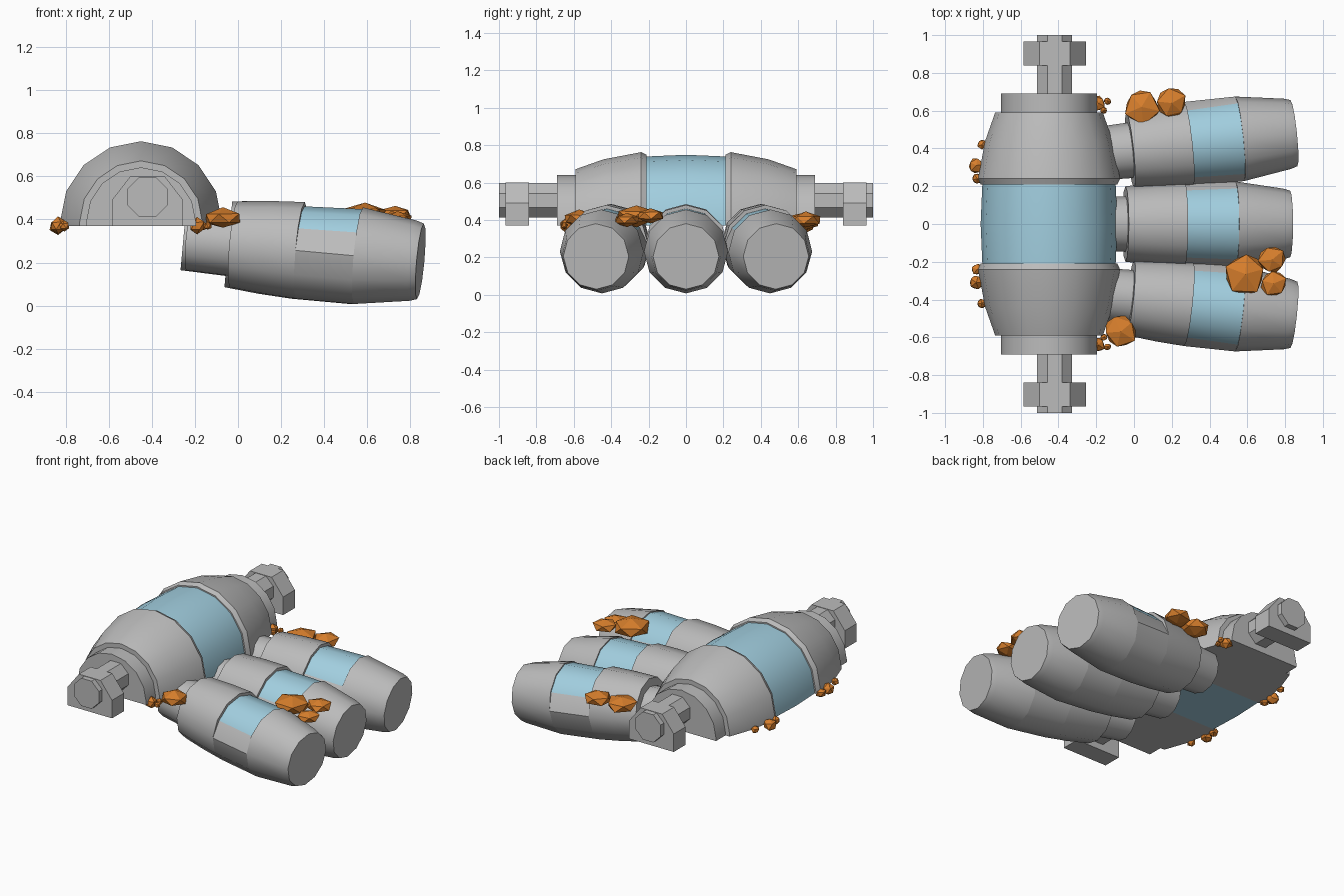
import bpy, bmesh, random
from math import cos, sin, pi, radians
from mathutils import Matrix, Vector

random.seed(4)
cube = bpy.data.objects.get("Cube")
if cube:
    bpy.data.objects.remove(cube)


def material(name, color):
    m = bpy.data.materials.new(name)
    m.use_nodes = True
    m.diffuse_color = (*color, 1)
    bsdf = m.node_tree.nodes["Principled BSDF"]
    bsdf.inputs["Base Color"].default_value = (*color, 1)
    bsdf.inputs["Roughness"].default_value = 0.7
    return m


GREY = material("light grey metal", (0.5, 0.5, 0.5))
BLUE = material("pale blue glass", (0.36, 0.62, 0.74))
ORANGE = material("orange rock", (0.68, 0.21, 0.025))


def finish(name, bm, matrix, mats, smooth=True):
    bmesh.ops.recalc_face_normals(bm, faces=bm.faces)
    mesh = bpy.data.meshes.new(name)
    bm.to_mesh(mesh)
    bm.free()
    for m in mats:
        mesh.materials.append(m)
    ob = bpy.data.objects.new(name, mesh)
    bpy.context.collection.objects.link(ob)
    ob.matrix_world = matrix
    if smooth:
        bpy.ops.object.select_all(action="DESELECT")
        ob.select_set(True)
        bpy.context.view_layer.objects.active = ob
        bpy.ops.object.shade_smooth_by_angle(angle=radians(33))
    return ob


def loft(name, stations, section, matrix, rule=None):
    """Skin rings along local x; section(*station[1:]) gives each ring's (y, z)."""
    bm = bmesh.new()
    rings = [[bm.verts.new((st[0], y, z)) for y, z in section(*st[1:])] for st in stations]
    n = len(rings[0])
    for i in range(len(rings) - 1):
        for j in range(n):
            k = (j + 1) % n
            f = bm.faces.new((rings[i][j], rings[i][k], rings[i + 1][k], rings[i + 1][j]))
            if rule and rule(i, j):
                f.material_index = 1
    bm.faces.new(rings[0])
    bm.faces.new(rings[-1])
    return finish(name, bm, matrix, [GREY, BLUE] if rule else [GREY])


def dome(r):
    # Half circle standing on a short straight foot
    arc = [(r * cos(pi * i / 8), 0.017 + r * sin(pi * i / 8)) for i in range(9)]
    return [(r, 0)] + arc + [(-r, 0)]


def round12(r, inset=0):
    # Twelve sides, corner on top; the top corners can be sunk
    pts = []
    for i in range(12):
        a = i * pi / 6
        q = r - (inset if 1 <= i <= 5 else 0)
        pts.append((q * cos(a), q * sin(a)))
    return pts


def octagon(r):
    return [(r * cos(pi / 4 * i + pi / 8), r * sin(pi / 4 * i + pi / 8)) for i in range(8)]


def bracket_shape():
    half = [(0.165, 0), (0.165, 0.12), (0.08, 0.23)]
    return half + [(-y, z) for y, z in reversed(half)]


def along_y(x, z):
    return Matrix.Translation((x, 0, z)) @ Matrix.Rotation(pi / 2, 4, "Z")


# Main half barrel with a sunken glass band
half = [(0.69, 0.255), (0.59, 0.255), (0.59, 0.285), (0.44, 0.338),
        (0.24, 0.376), (0.21, 0.362), (0.21, 0.353)]
profile = [(-y, r) for y, r in half] + [(0, 0.362)] + half[::-1]
band = (len(half) - 1, len(half))
loft("main_hull", profile, dome, along_y(-0.45, 0.37), lambda i, j: i in band)

# Docking shafts and brackets at both ends
for side, word in ((1, "back"), (-1, "front")):
    loft(word + "_shaft", [(side * 0.68, 0.1), (side * 1.0, 0.1)], octagon, along_y(-0.42, 0.505))
    loft(word + "_bracket", [(side * 0.84,), (side * 0.965,)], bracket_shape, along_y(-0.42, 0.37))

# Three tilted pods, each with a neck and a sunken window
pod = [(0, 0.2), (0.16, 0.216), (0.313, 0.225), (0.313, 0.225, 0.02), (0.585, 0.225, 0.008),
       (0.585, 0.225), (0.84, 0.187), (0.875, 0.176)]
neck = [(-0.21, 0.14), (0.02, 0.148)]
for word, x, y, yaw in (("front", -0.02, -0.39, -6), ("middle", -0.045, 0, 0), ("back", -0.02, 0.39, 6)):
    place = (Matrix.Translation((x, y, 0.285)) @ Matrix.Rotation(radians(yaw), 4, "Z")
             @ Matrix.Rotation(radians(5.2), 4, "Y"))
    loft(word + "_pod", pod, round12, place, lambda i, j: i == 3 and 1 <= j <= 4)
    loft(word + "_pod_neck", neck, round12, place)


def rock(name, x, y, z, r, flat):
    bm = bmesh.new()
    bmesh.ops.create_icosphere(bm, subdivisions=1, radius=r)
    for v in bm.verts:
        v.co *= random.uniform(0.88, 1.12)
    turn = Matrix.Rotation(random.uniform(0, 6), 4, "Z")
    finish(name, bm, Matrix.Translation((x, y, z)) @ Matrix.Diagonal((1, 1, flat, 1)) @ turn, [ORANGE], False)


# Large flattened rocks on the pods
for x, y, z, r in ((0.04, 0.62, 0.39, 0.1), (0.2, 0.64, 0.4, 0.085), (0.59, -0.265, 0.42, 0.115),
                   (0.73, -0.19, 0.425, 0.08), (0.74, -0.315, 0.4, 0.075), (-0.07, -0.57, 0.405, 0.095)):
    rock("pod_rock", x, y, z, r, 0.5)

# Small pebbles along the hull foot, mirrored front to back
for x, y, r in ((-0.835, 0.31, 0.042), (-0.83, 0.24, 0.032), (-0.805, 0.42, 0.026),
                (-0.19, 0.64, 0.04), (-0.14, 0.65, 0.02), (-0.16, 0.6, 0.02)):
    for side in (1, -1):
        rock("hull_pebble", x, side * y, 0.37, r, 0.95)
